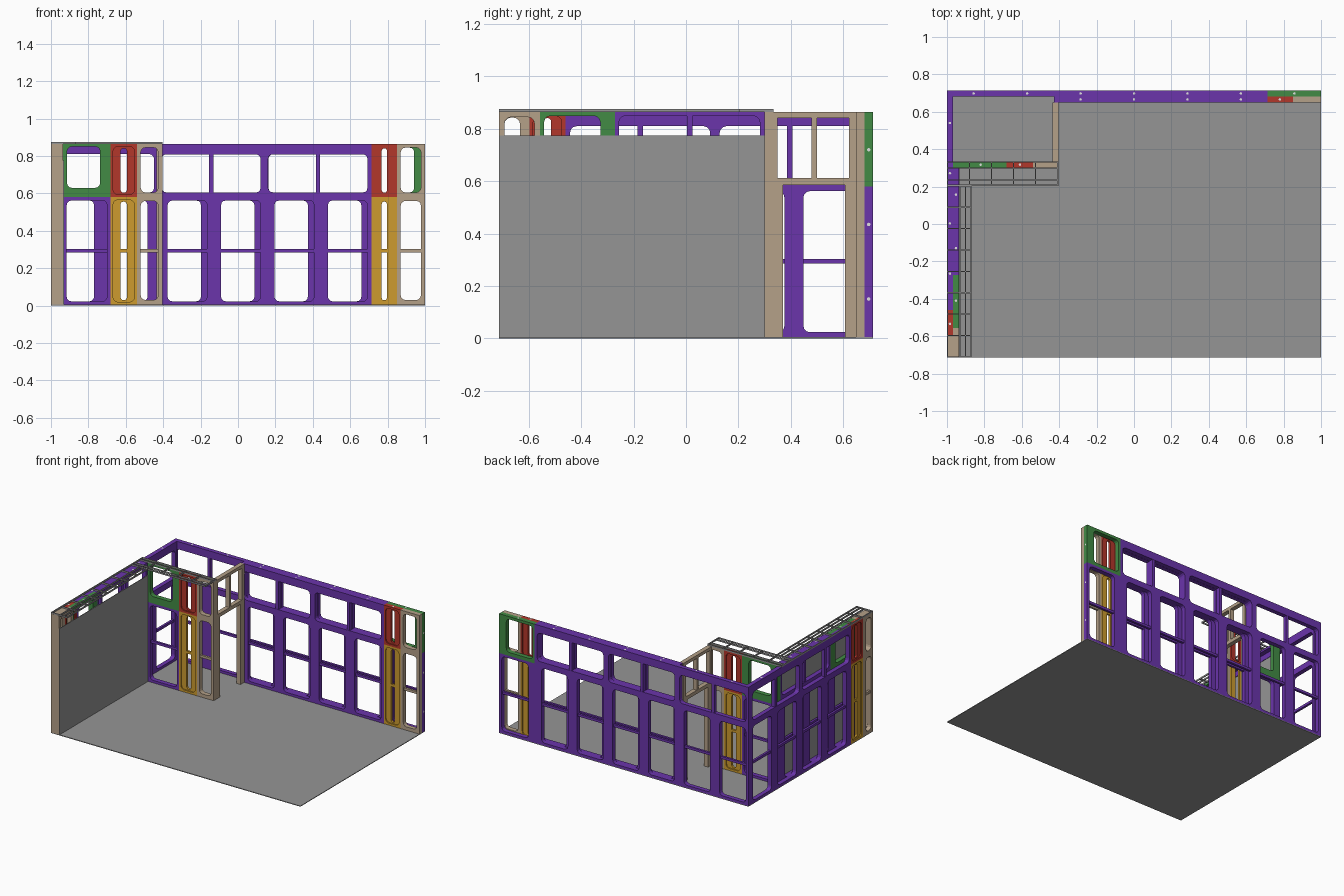
import bpy, bmesh, math

if "Cube" in bpy.data.objects:
    bpy.data.objects.remove(bpy.data.objects["Cube"])


def mat(name, rgb):
    m = bpy.data.materials.new(name)
    m.diffuse_color = (*rgb, 1)
    m.use_nodes = True
    m.node_tree.nodes["Principled BSDF"].inputs["Base Color"].default_value = m.diffuse_color
    return m


PURPLE = mat("purple", (0.145, 0.035, 0.41))
GREEN = mat("green", (0.055, 0.26, 0.06))
RED = mat("red", (0.45, 0.038, 0.024))
YELLOW = mat("yellow", (0.61, 0.33, 0.028))
TAN = mat("tan", (0.46, 0.355, 0.25))
GREY = mat("grey", (0.30, 0.30, 0.30))
PALE = mat("pale grey", (0.75, 0.75, 0.75))

FLOOR, SPLIT, TOP = 0.005, 0.58, 0.865
P = 2 / 7            # panel pitch
BAR = (0.285, 0.303)  # height of the lower crossbars


def along_x(u, d, z):
    return (u, d, z)


def along_y(u, d, z):
    return (d, u, z)


def add_box(bm, axis, u, d, z):
    v = [bm.verts.new(axis(a, b, c)) for c in z for b in d for a in u]
    for f in ((0, 1, 3, 2), (4, 5, 7, 6), (0, 1, 5, 4), (2, 3, 7, 6), (0, 2, 6, 4), (1, 3, 7, 5)):
        bm.faces.new([v[i] for i in f])


def add_ring(bm, axis, u, d, z, margins, r=0.025, n=4):
    """Rectangular board with one round-cornered opening; margins = left, right, bottom, top."""
    l, rt, b, t = margins
    a0, a1, b0, b1 = u[0] + l, u[1] - rt, z[0] + b, z[1] - t
    r = min(r, (a1 - a0) * 0.45)
    centres = ((a0 + r, b0 + r), (a1 - r, b0 + r), (a1 - r, b1 - r), (a0 + r, b1 - r))
    corners = ((u[0], z[0]), (u[1], z[0]), (u[1], z[1]), (u[0], z[1]))
    outer, inner = [], []
    for depth in d:
        outer.append([bm.verts.new(axis(x, depth, y)) for x, y in corners])
        loop = []
        for k, (cx, cy) in enumerate(centres):
            for i in range(n):
                a = math.pi + k * math.pi / 2 + i / (n - 1) * math.pi / 2
                loop.append(bm.verts.new(axis(cx + r * math.cos(a), depth, cy + r * math.sin(a))))
        inner.append(loop)
    m = 4 * n
    for o, q in zip(outer, inner):
        for k in range(4):
            for i in range(n - 1):
                bm.faces.new((o[k], q[k * n + i], q[k * n + i + 1]))
            bm.faces.new((o[k], q[k * n + n - 1], q[(k * n + n) % m], o[(k + 1) % 4]))
    for a, b_ in (outer, inner):
        for i in range(len(a)):
            j = (i + 1) % len(a)
            bm.faces.new((a[i], a[j], b_[j], b_[i]))


def finish(name, bm, material):
    bmesh.ops.recalc_face_normals(bm, faces=bm.faces[:])
    me = bpy.data.meshes.new(name)
    bm.to_mesh(me)
    bm.free()
    me.materials.append(material)
    bpy.context.collection.objects.link(bpy.data.objects.new(name, me))


def box(name, material, x, y, z):
    bm = bmesh.new()
    add_box(bm, along_x, x, y, z)
    finish(name, bm, material)


def panel(name, material, axis, u, d, z, margins, bar=False, mullion=False, narrow=False):
    bm = bmesh.new()
    mid = sum(d) / 2
    inset = (mid - 0.008, mid + 0.008)
    if narrow:   # deep rim around a web with a slot
        add_ring(bm, axis, u, d, z, (0.014, 0.014, 0.015, 0.015))
        w = (u[0] + 0.012, u[1] - 0.012)
        add_ring(bm, axis, w, inset, (z[0] + 0.012, z[1] - 0.012), (0.042, 0.042, 0.012, 0.012), 0.015)
    else:
        add_ring(bm, axis, u, d, z, margins)
    if bar:
        add_box(bm, axis, (u[0] + 0.01, u[1] - 0.01), inset, BAR)
    if mullion:
        c = sum(u) / 2
        add_box(bm, axis, (c - 0.011, c + 0.011), (d[0] + 0.002, d[1] - 0.002), (z[0] + 0.01, z[1] - 0.01))
    finish(name, bm, material)


LOW, HIGH = (FLOOR, SPLIT), (SPLIT, TOP)
LOWM = (0.018, 0.018)    # bottom and top margins of lower windows
EVEN = (0.02, 0.022, 0.025, 0.02)

# Floor and side lining
box("floor", GREY, (-1, 1), (-0.714, 0.714), (0, FLOOR))
box("side_lining", GREY, (-0.935, -0.931), (-0.714, 0.3), (FLOOR, 0.775))

# Back wall, outer layer
d = (0.682, 0.714)
for i in range(7):
    u = (-1 + i * P, -1 + (i + 1) * P)
    side = (0.05, 0.022) if i == 6 else (0.02, 0.055)
    panel("back_outer_lower", PURPLE, along_x, u, d, LOW, side + LOWM, bar=True)
for i in range(3):
    panel("back_outer_upper", PURPLE, along_x, (-1 + 2 * i * P, -1 + 2 * (i + 1) * P), d, HIGH,
          (0.02, 0.02, 0.025, 0.055), mullion=True)
panel("back_outer_upper_end", GREEN, along_x, (1 - P, 1), d, HIGH, (0.016, 0.058, 0.025, 0.02))

# Back wall, inner layer
d = (0.65, 0.682)
for i in range(4):
    u = (1 - (5 - i) * P, 1 - (4 - i) * P)
    panel("back_inner_lower", PURPLE, along_x, u, d, LOW, (0.052, 0.022) + LOWM, bar=True)
for i in range(2):
    panel("back_inner_upper", PURPLE, along_x, (1 - (5 - 2 * i) * P, 1 - (3 - 2 * i) * P), d, HIGH,
          (0.018, 0.022, 0.025, 0.056), mullion=True)
panel("back_end_lower", YELLOW, along_x, (1 - P, 0.85), d, LOW, EVEN, bar=True, narrow=True)
panel("back_end_upper", RED, along_x, (1 - P, 0.85), d, HIGH, EVEN, narrow=True)
panel("back_tan_lower", TAN, along_x, (0.85, 1), d, LOW, EVEN, bar=True)
panel("back_tan_upper", TAN, along_x, (0.85, 1), d, HIGH, EVEN)

# Left wall, outer layer
d = (-1, -0.968)
for i in range(4):
    u = (0.682 - (i + 1) * P, 0.682 - i * P)
    panel("side_outer_lower", PURPLE, along_y, u, d, LOW, (0.052, 0.02) + LOWM, bar=True)
for i in range(2):
    u = (0.682 - 2 * (i + 1) * P, 0.682 - 2 * i * P)
    panel("side_outer_upper", PURPLE, along_y, u, d, HIGH, (0.018, 0.018, 0.025, 0.055), mullion=True)
e = 0.682 - 4 * P
panel("side_slot_lower", YELLOW, along_y, (-0.598, e), d, LOW, EVEN, bar=True, narrow=True)
panel("side_slot_upper", RED, along_y, (-0.598, e), d, HIGH, EVEN, narrow=True)
panel("side_outer_tan_lower", TAN, along_y, (-0.714, -0.598), d, LOW, (0.02, 0.036, 0.02, 0.02), bar=True)
panel("side_outer_tan_upper", TAN, along_y, (-0.714, -0.598), d, HIGH, (0.02, 0.036, 0.025, 0.022))

# Left wall, inner layer
d = (-0.968, -0.935)
for i in range(3):
    u = (0.3 - (i + 1) * P, 0.3 - i * P)
    panel("side_inner_lower", PURPLE, along_y, u, d, LOW, (0.02, 0.052) + LOWM, bar=True)
panel("side_inner_upper", PURPLE, along_y, (0.3 - 2 * P, 0.3), d, HIGH, (0.015, 0.018, 0.05, 0.015), mullion=True)
panel("side_inner_green", GREEN, along_y, (0.3 - 3 * P, 0.3 - 2 * P), d, HIGH, (0.015, 0.056, 0.05, 0.015))
panel("side_inner_tan_lower", TAN, along_y, (-0.714, 0.3 - 3 * P), d, LOW, EVEN, bar=True)
panel("side_inner_tan_upper", TAN, along_y, (-0.714, 0.3 - 3 * P), d, HIGH, EVEN)

# Closet front wall
d = (0.3, 0.334)
panel("closet_lower", PURPLE, along_x, (-0.968, -0.682), d, LOW, (0.052, 0.018) + LOWM, bar=True)
panel("closet_upper", GREEN, along_x, (-0.968, -0.682), d, HIGH, (0.054, 0.055, 0.05, 0.015))
panel("closet_slot_lower", YELLOW, along_x, (-0.682, -0.54), d, LOW, EVEN, bar=True, narrow=True)
panel("closet_slot_upper", RED, along_x, (-0.682, -0.54), d, HIGH, EVEN, narrow=True)
panel("closet_tan_lower", TAN, along_x, (-0.54, -0.405), d, LOW, EVEN, bar=True)
panel("closet_tan_upper", TAN, along_x, (-0.54, -0.405), d, HIGH, EVEN)

# Closet doorway: two posts and a glazed header
x = (-0.437, -0.405)
box("door_post_front", TAN, x, (0.334, 0.37), (FLOOR, SPLIT + 0.006))
box("door_post_back", TAN, x, (0.608, 0.65), (FLOOR, SPLIT + 0.006))
bm = bmesh.new()
add_box(bm, along_x, x, (0.334, 0.65), (0.586, 0.612))
add_box(bm, along_x, x, (0.334, 0.65), (0.842, TOP))
for a, b in ((0.334, 0.35), (0.48, 0.5), (0.622, 0.65)):
    add_box(bm, along_x, x, (a, b), (0.612, 0.842))
finish("door_header", bm, TAN)

# Ceiling ladder tray, along the left wall and the closet
bm = bmesh.new()
z, w = (TOP, 0.876), 0.003
for cx in (-0.997, -0.93, -0.9, -0.872):
    add_box(bm, along_x, (cx - w, cx + w), (-0.714, 0.205), z)
for i in range(9):
    cy = 0.204 - i * 0.1143
    add_box(bm, along_x, (-1, -0.869), (cy - w, cy + w), z)
for cy in (0.207, 0.236, 0.3, 0.331):
    add_box(bm, along_x, (-1, -0.405), (cy - w, cy + w), z)
for i in range(6):
    cx = -0.408 - i * 0.1178
    add_box(bm, along_x, (cx - w, cx + w), (0.204, 0.334), z)
finish("ceiling_tray", bm, GREY)

# Bolt holes on the wall tops and the end of the back wall
bm = bmesh.new()


def dot(axis, p):
    ring = []
    for i in range(8):
        a, b = 0.007 * math.cos(i * math.pi / 4), 0.007 * math.sin(i * math.pi / 4)
        ring.append(bm.verts.new((p[0] + a, p[1] + b, p[2]) if axis == 'z' else (p[0], p[1] + a, p[2] + b)))
    bm.faces.new(ring)


for i in range(7):
    dot('z', (-0.857 + i * P, 0.698, TOP + 0.001))
for cx in (-P, 0, P, 2 * P, 0.78):
    dot('z', (cx, 0.666, TOP + 0.001))
for i in range(5):
    dot('z', (-0.984, 0.54 - i * P * 0.94, TOP + 0.001))
for cy in (0.157, -0.129, -0.41):
    dot('z', (-0.952, cy, TOP + 0.001))
for cx in (-0.82, -0.61):
    dot('z', (cx, 0.317, TOP + 0.001))
for cz in (0.15, 0.435, 0.72):
    dot('x', (1.0008, 0.698, cz))
finish("bolt_holes", bm, PALE)
